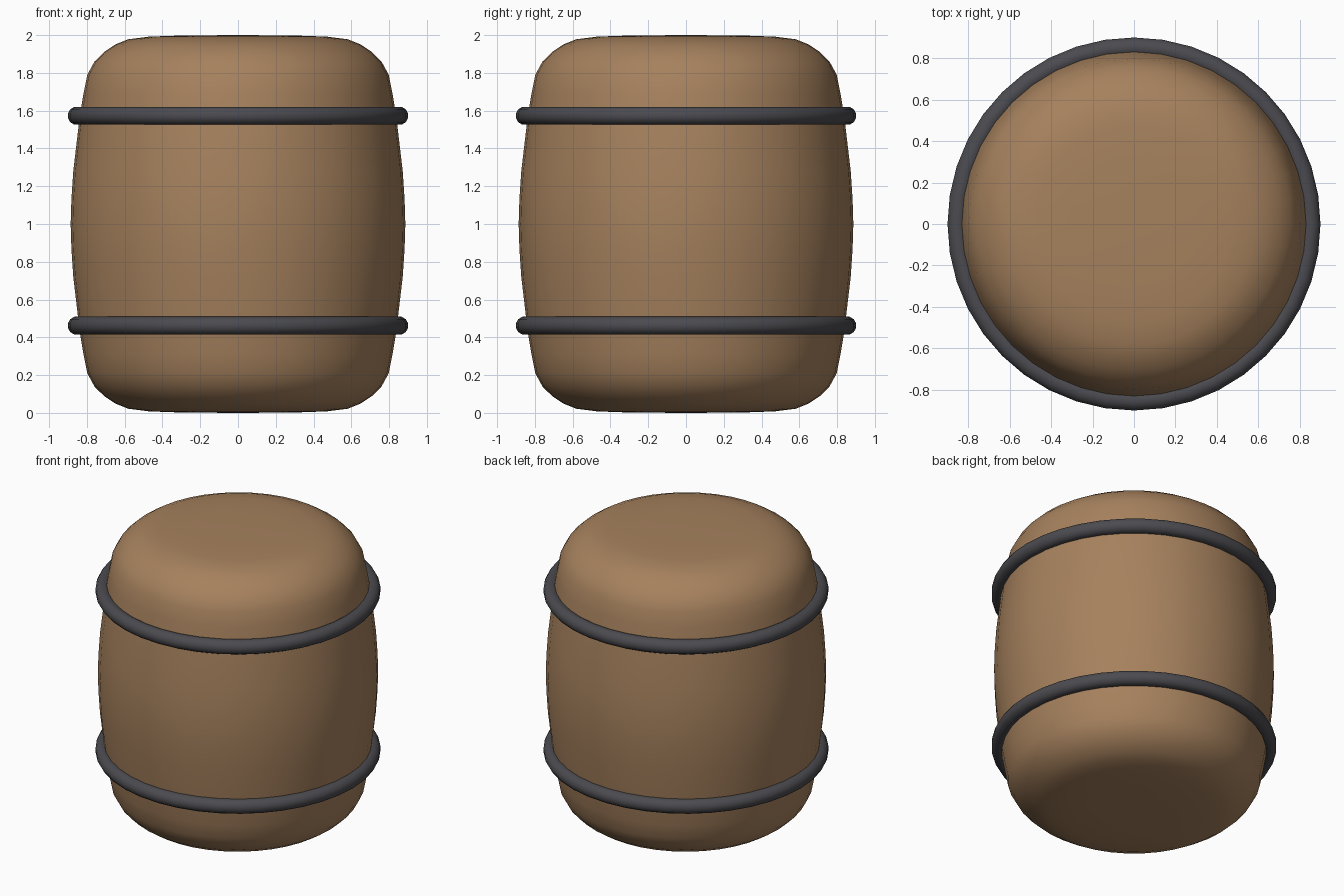
import bpy, bmesh, math

if "Cube" in bpy.data.objects:
    bpy.data.objects.remove(bpy.data.objects["Cube"])


def material(name, color):
    m = bpy.data.materials.new(name)
    m.diffuse_color = color
    m.use_nodes = True
    m.node_tree.nodes["Principled BSDF"].inputs["Base Color"].default_value = m.diffuse_color
    return m


def smooth_object(name, bm, mat):
    bmesh.ops.recalc_face_normals(bm, faces=bm.faces[:])
    for f in bm.faces:
        f.smooth = True
    mesh = bpy.data.meshes.new(name)
    bm.to_mesh(mesh)
    bm.free()
    mesh.materials.append(mat)
    obj = bpy.data.objects.new(name, mesh)
    bpy.context.collection.objects.link(obj)
    return obj


def lathe(name, profile, mat, sides, closed=False):
    """Spin (radius, z) points around the z axis; zero radius makes a pole."""
    bm = bmesh.new()
    rings = []
    for r, z in profile:
        if r == 0:
            rings.append([bm.verts.new((0, 0, z))] * sides)
        else:
            angles = [2 * math.pi * i / sides for i in range(sides)]
            rings.append([bm.verts.new((r * math.cos(a), r * math.sin(a), z)) for a in angles])
    pairs = list(zip(rings, rings[1:]))
    if closed:
        pairs.append((rings[-1], rings[0]))
    for low, high in pairs:
        for i in range(sides):
            j = (i + 1) % sides
            quad = dict.fromkeys((low[i], low[j], high[j], high[i]))
            bm.faces.new(list(quad))
    return smooth_object(name, bm, mat)


wood = material("wood", (0.38, 0.22, 0.11, 1))
iron = material("iron", (0.07, 0.07, 0.08, 1))

# Bulging barrel body with softly rounded ends
half = [(0, 0), (0.3, 0.002), (0.47, 0.008), (0.58, 0.022), (0.65, 0.05), (0.71, 0.09),
        (0.76, 0.14), (0.798, 0.21), (0.818, 0.31), (0.838, 0.43), (0.852, 0.55),
        (0.872, 0.72), (0.882, 0.87)]
profile = half + [(0.886, 1.0)] + [(r, 2 - z) for r, z in reversed(half)]
lathe("barrel_body", profile, wood, 40)

# Two round iron hoops
for name, height in (("lower_hoop", 0.462), ("upper_hoop", 1.573)):
    section = [(0.853 + 0.049 * math.cos(math.pi * (k + 0.5) / 6),
                height + 0.049 * math.sin(math.pi * (k + 0.5) / 6)) for k in range(12)]
    lathe(name, section, iron, 40, closed=True)
